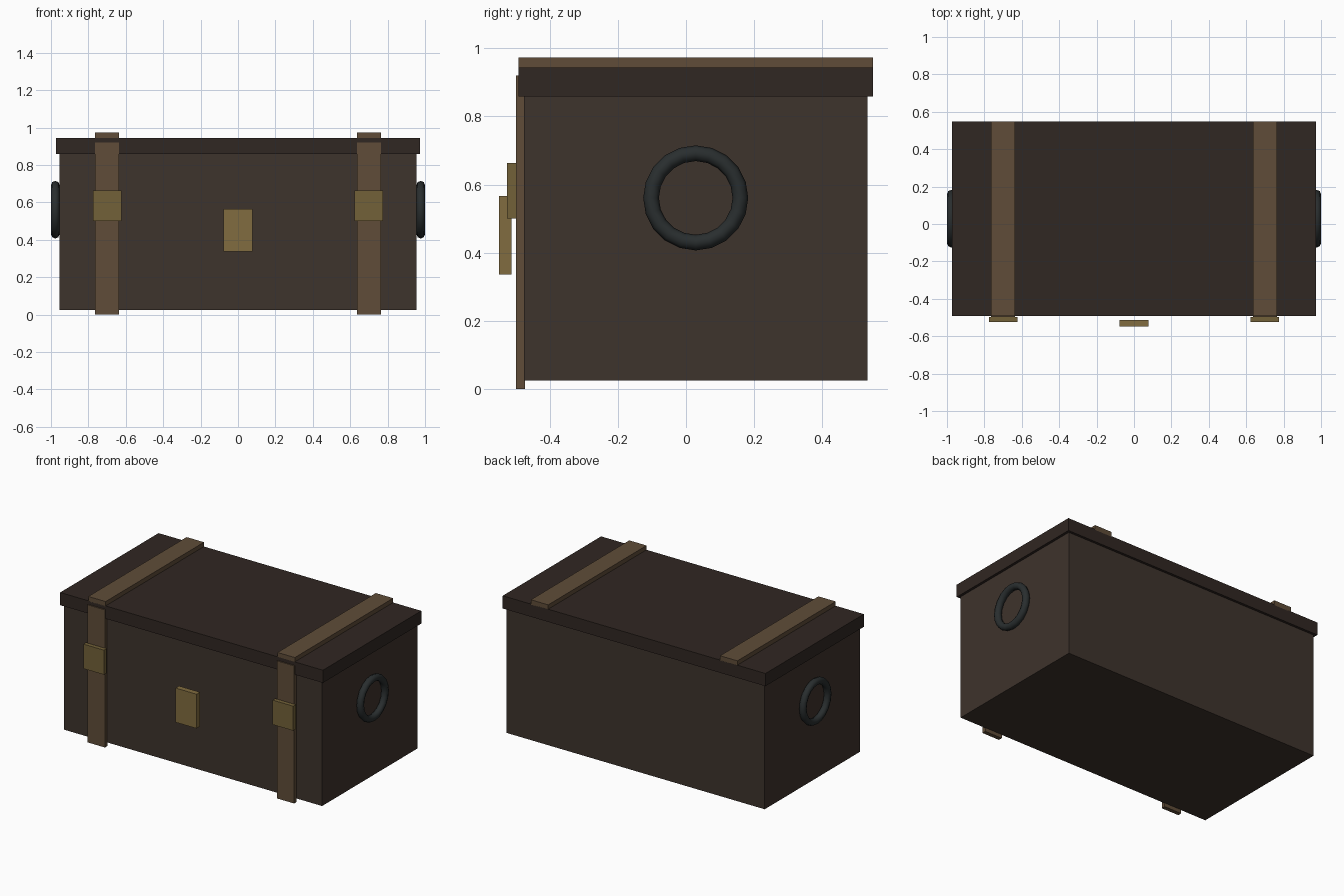
import bpy
from math import pi

if "Cube" in bpy.data.objects:
    bpy.data.objects.remove(bpy.data.objects["Cube"])


def material(name, rgb):
    m = bpy.data.materials.new(name)
    m.diffuse_color = (*rgb, 1)
    m.use_nodes = True
    m.node_tree.nodes["Principled BSDF"].inputs["Base Color"].default_value = m.diffuse_color
    return m


body_wood = material("body_wood", (0.048, 0.033, 0.025))
lid_wood = material("lid_wood", (0.030, 0.020, 0.016))
leather = material("leather", (0.115, 0.073, 0.040))
brass = material("brass", (0.22, 0.15, 0.05))
dull_brass = material("dull_brass", (0.17, 0.12, 0.04))
iron = material("iron", (0.022, 0.027, 0.028))


def box(name, x, y, z, mat):
    """Box from (min, max) ranges on each axis."""
    bpy.ops.mesh.primitive_cube_add(size=1)
    ob = bpy.context.object
    ob.name = name
    for v in ob.data.vertices:
        v.co = [(lo + hi) / 2 + c * (hi - lo) for c, (lo, hi) in zip(v.co, (x, y, z))]
    ob.data.materials.append(mat)
    return ob


# Chest body and overhanging lid
box("chest_body", (-0.955, 0.955), (-0.475, 0.532), (0.025, 0.86), body_wood)
box("lid", (-0.972, 0.972), (-0.491, 0.5485), (0.859, 0.944), lid_wood)

# Latch plate, standing off the front
box("latch_plate", (-0.077, 0.077), (-0.5485, -0.512), (0.337, 0.566), brass)

for side, s in (("left", -1), ("right", 1)):
    cx = 0.70 * s
    band = (cx - 0.064, cx + 0.064)
    # Straps over the lid and down the front, with buckle
    box(f"{side}_top_strap", band, (-0.491, 0.5485), (0.94, 0.973), leather)
    box(f"{side}_front_strap", band, (-0.4985, -0.472), (0, 0.92), leather)
    box(f"{side}_buckle", (cx - 0.076, cx + 0.076), (-0.525, -0.497), (0.50, 0.664), dull_brass)
    # Ring handle
    bpy.ops.mesh.primitive_torus_add(
        location=(0.977 * s, 0.0285, 0.561), rotation=(0, pi / 2, 0),
        major_segments=20, minor_segments=8, major_radius=0.131, minor_radius=0.023)
    ring = bpy.context.object
    ring.name = f"{side}_ring_handle"
    ring.data.materials.append(iron)
    bpy.ops.object.shade_smooth()
